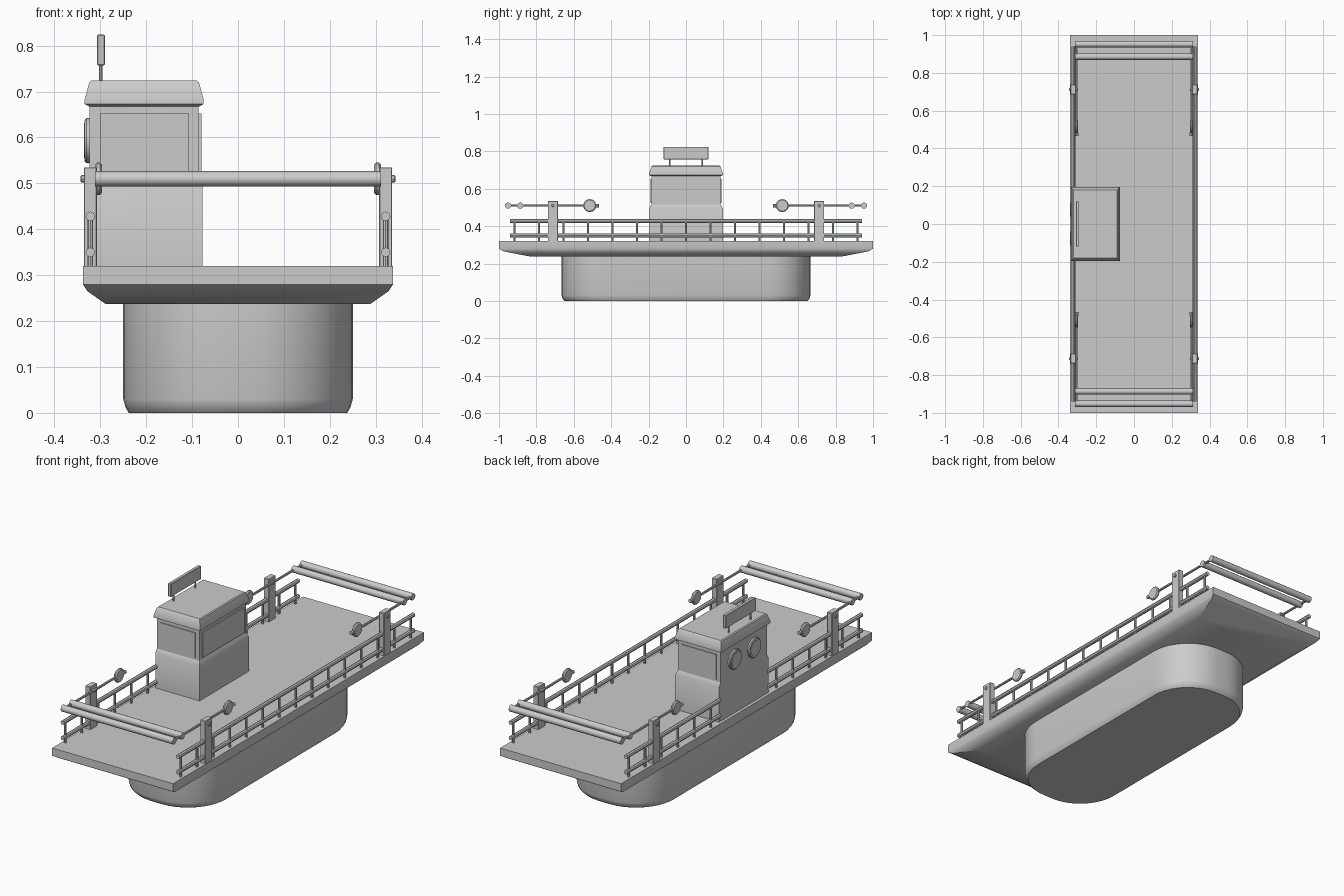
import bpy, bmesh, math
from mathutils import Vector

if "Cube" in bpy.data.objects:
    bpy.data.objects.remove(bpy.data.objects["Cube"])


def finish(name, bm, smooth=True):
    bmesh.ops.recalc_face_normals(bm, faces=bm.faces)
    mesh = bpy.data.meshes.new(name)
    bm.to_mesh(mesh)
    bm.free()
    ob = bpy.data.objects.new(name, mesh)
    bpy.context.collection.objects.link(ob)
    if smooth:
        bpy.context.view_layer.objects.active = ob
        ob.select_set(True)
        bpy.ops.object.shade_smooth_by_angle(angle=math.radians(35))
        ob.select_set(False)
    return ob


def outline(x0, x1, y, r, seg):
    # rectangle in plan, with optional rounded corners
    if r == 0:
        return [(x0, -y), (x1, -y), (x1, y), (x0, y)]
    pts = []
    for k, (cx, cy) in enumerate([(x1 - r, y - r), (x0 + r, y - r),
                                  (x0 + r, -y + r), (x1 - r, -y + r)]):
        for i in range(seg + 1):
            a = math.pi / 2 * (k + i / seg)
            pts.append((cx + r * math.cos(a), cy + r * math.sin(a)))
    return pts


def loft(name, sections, seg=8):
    # sections: (x0, x1, half_y, corner_radius, z), bottom to top
    bm = bmesh.new()
    rings = [[bm.verts.new((x, y, z)) for x, y in outline(x0, x1, hy, r, seg)]
             for x0, x1, hy, r, z in sections]
    n = len(rings[0])
    for a, b in zip(rings, rings[1:]):
        for i in range(n):
            j = (i + 1) % n
            bm.faces.new((a[i], a[j], b[j], b[i]))
    bm.faces.new(rings[0])
    bm.faces.new(rings[-1])
    return finish(name, bm)


def box(name, x0, x1, y0, y1, z0, z1, bevel=0.0):
    bm = bmesh.new()
    bmesh.ops.create_cube(bm, size=1)
    for v in bm.verts:
        v.co = Vector(((x0 + x1) / 2 + v.co.x * (x1 - x0),
                       (y0 + y1) / 2 + v.co.y * (y1 - y0),
                       (z0 + z1) / 2 + v.co.z * (z1 - z0)))
    if bevel:
        bmesh.ops.bevel(bm, geom=bm.edges[:], offset=bevel, segments=1, affect='EDGES')
    return finish(name, bm, False)


def rod(name, p, q, r, sides=10, bevel=0.0):
    p, q = Vector(p), Vector(q)
    bm = bmesh.new()
    bmesh.ops.create_cone(bm, cap_ends=True, segments=sides, radius1=r, radius2=r,
                          depth=(q - p).length)
    if bevel:
        rim = [e for e in bm.edges if abs(e.verts[0].co.z - e.verts[1].co.z) < 1e-6]
        bmesh.ops.bevel(bm, geom=rim, offset=bevel, segments=1, affect='EDGES')
    rot = (q - p).to_track_quat('Z', 'Y').to_matrix()
    for v in bm.verts:
        v.co = rot @ v.co + (p + q) / 2
    return finish(name, bm)


# Hull and deck
loft("hull", [(-.238, .238, .648, .21, 0), (-.245, .245, .66, .215, .012),
              (-.25, .25, .665, .22, .03), (-.25, .25, .665, .22, .245)], 10)
loft("deck", [(-.288, .288, .83, 0, .237), (-.328, .328, .975, 0, .265),
              (-.338, .338, 1, 0, .28), (-.338, .338, 1, 0, .32)])

# Cabin walls with window sill, and flared roof
loft("cabin_lower", [(-.323, -.077, .197, 0, .315), (-.323, -.077, .197, 0, .495),
                     (-.323, -.086, .185, 0, .515)])
loft("cabin_upper", [(-.323, -.086, .185, 0, .51), (-.323, -.086, .185, 0, .675)])
loft("cabin_roof", [(-.325, -.083, .188, 0, .668), (-.334, -.075, .197, 0, .673),
                    (-.334, -.075, .197, 0, .683), (-.324, -.085, .184, 0, .72),
                    (-.319, -.09, .179, 0, .724)])

# Window panels
box("side_window", -.09, -.08, -.165, .165, .525, .652)
for s, label in ((-1, "front"), (1, "back")):
    ys = sorted((s * .18, s * .19))
    box(label + "_window", -.301, -.107, ys[0], ys[1], .525, .652)

# Portholes on the outer wall
for s in (-1, 1):
    y = s * .077
    rod("porthole_rim", (-.31, y, .593), (-.334, y, .593), .049, 24, .004)
    rod("porthole_glass", (-.32, y, .593), (-.336, y, .593), .038, 24)

# Roof board on two legs
box("roof_board", -.307, -.29, -.12, .12, .757, .824, .002)
for y in (-.087, .087):
    rod("board_leg", (-.299, y, .715), (-.299, y, .76), .004, 8)

# Railings, interrupted by the cabin on the left side
for x, spans in ((.3215, [(-.94, .94)]), (-.3215, [(-.94, -.19), (.19, .94)])):
    for a, b in spans:
        for z in (.35, .428):
            rod("rail", (x, a, z), (x, b, z), .0105, 8)
    for i in range(15):
        y = (i - 7) * .131
        if x > 0 or abs(y) > .2:
            rod("rail_post", (x, y, .315), (x, y, .43), .006, 8)

# Barrier at each end: pivot posts, lever arms, counterweights, crossbars
for sy in (-1, 1):
    for sx in (-1, 1):
        xs = sorted((sx * .307, sx * .336))
        y = sy * .712
        box("pivot_post", xs[0], xs[1], y - .027, y + .027, .315, .535, .002)
        rod("pivot_pin", (sx * .296, y, .51), (sx * .343, y, .51), .008, 8, .002)
        ax = sx * .304
        rod("lever_arm", (ax, sy * .465, .51), (ax, sy * .955, .51), .006, 8)
        rod("lever_tip", (ax, sy * .465, .51), (ax, sy * .485, .51), .009, 8)
        rod("counterweight", (ax - .008, sy * .515, .51), (ax + .008, sy * .515, .51),
            .035, 12, .005)
    for y in (.886, .952):
        rod("barrier_bar", (-.312, sy * y, .51), (.312, sy * y, .51), .0165, 12)
